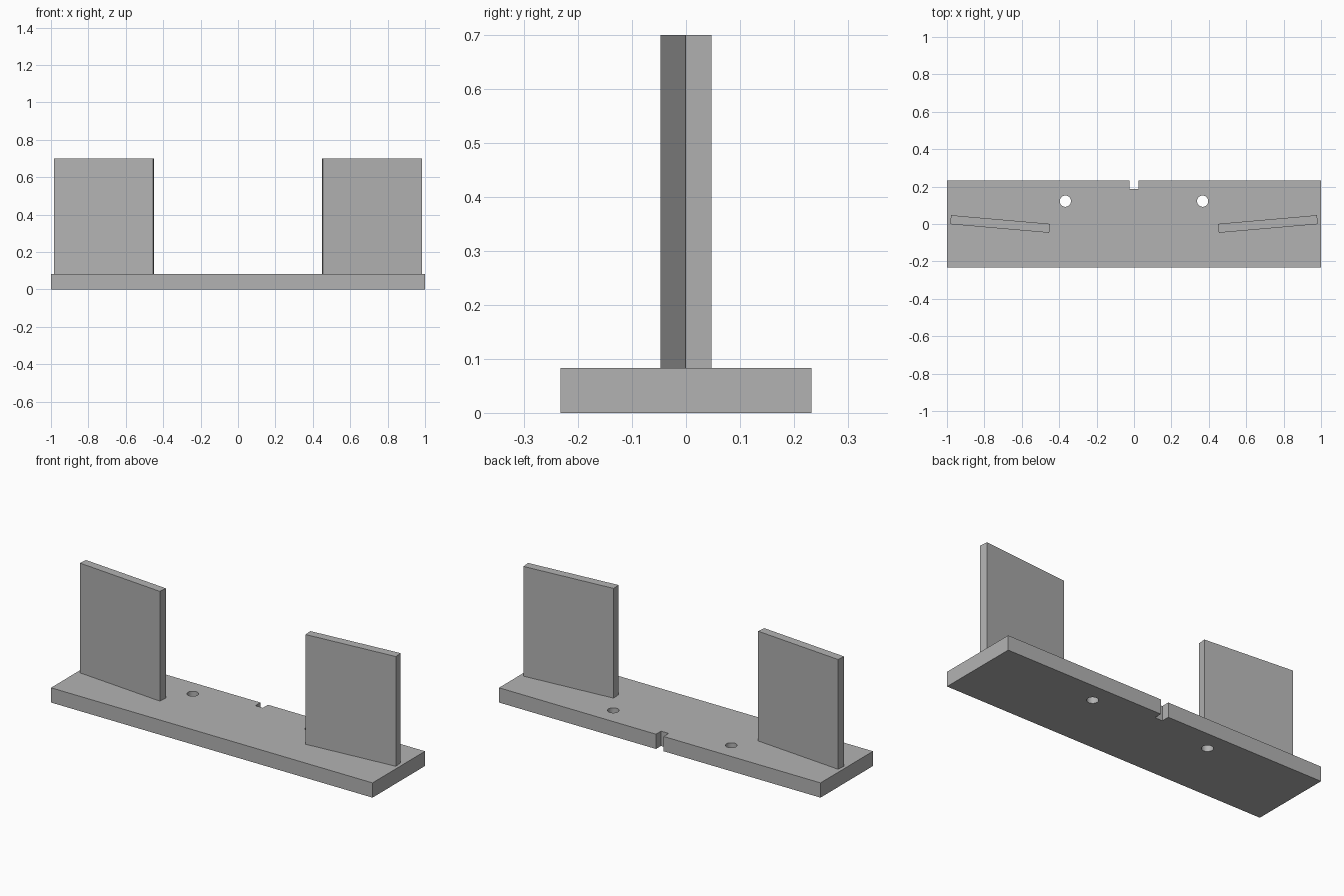
import bpy
from math import radians

cube = bpy.data.objects.get("Cube")
if cube:
    bpy.data.objects.remove(cube, do_unlink=True)

LENGTH, DEPTH, BASE_H, TOTAL_H = 2.0, 0.466, 0.083, 0.70

grey = bpy.data.materials.new("plain grey")
grey.use_nodes = True
colour = (0.45, 0.45, 0.45, 1)
grey.diffuse_color = colour
grey.node_tree.nodes["Principled BSDF"].inputs["Base Color"].default_value = colour


def box(name, size, centre, turn=0):
    bpy.ops.mesh.primitive_cube_add(size=1, location=centre)
    ob = bpy.context.object
    ob.name = name
    ob.scale = size
    bpy.ops.object.transform_apply(location=False, rotation=False, scale=True)
    ob.rotation_euler.z = radians(turn)
    ob.data.materials.append(grey)
    return ob


def cut(target, cutter):
    mod = target.modifiers.new("cut", "BOOLEAN")
    mod.operation = "DIFFERENCE"
    mod.solver = "EXACT"
    mod.object = cutter
    bpy.context.view_layer.objects.active = target
    bpy.ops.object.modifier_apply(modifier=mod.name)
    bpy.data.objects.remove(cutter, do_unlink=True)


# Base slab with a notch in the middle of the back edge
base = box("base", (LENGTH, DEPTH, BASE_H), (0, 0, BASE_H / 2))
cut(base, box("notch_cutter", (0.047, 0.09, 0.3), (0, DEPTH / 2, BASE_H / 2)))

# Two round through holes near the back
for side in (-1, 1):
    bpy.ops.mesh.primitive_cylinder_add(
        vertices=48, radius=0.03, depth=0.3,
        location=(side * 0.367, 0.122, BASE_H / 2))
    hole = bpy.context.object
    hole.data.materials.append(grey)
    cut(base, hole)

bpy.ops.object.select_all(action="DESELECT")
base.select_set(True)
bpy.context.view_layer.objects.active = base
bpy.ops.object.shade_smooth_by_angle(angle=radians(30))

# Upright plates, turned slightly so their inner ends come forward
plate_h = TOTAL_H - BASE_H
for side, name in ((1, "left_plate"), (-1, "right_plate")):
    box(name, (0.531, 0.048, plate_h),
        (side * 0.716, 0, BASE_H + plate_h / 2), side * 5)
